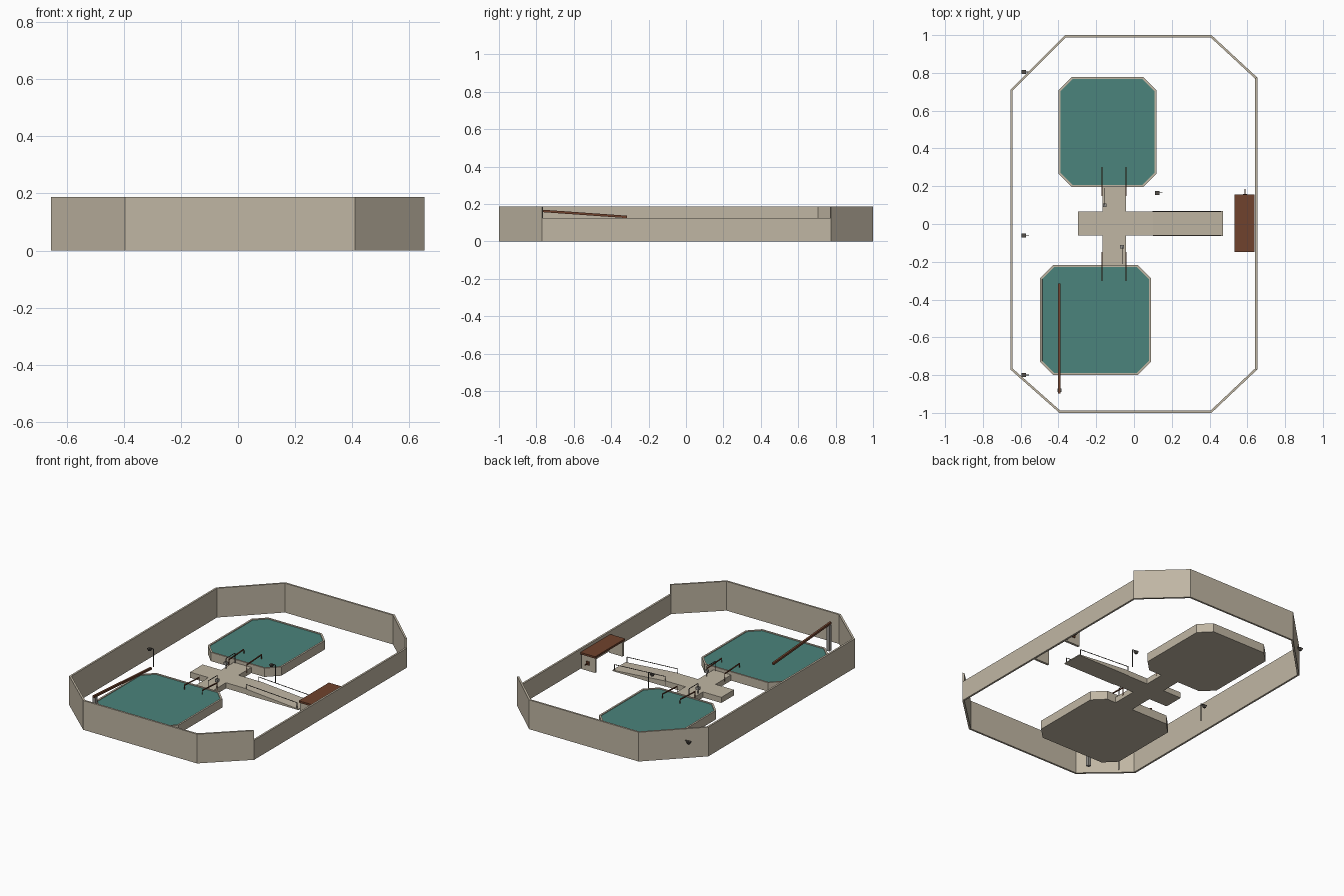
import bpy
import bmesh
from mathutils import Vector

if "Cube" in bpy.data.objects:
    bpy.data.objects.remove(bpy.data.objects["Cube"], do_unlink=True)


def material(name, r, g, b):
    m = bpy.data.materials.new(name)
    m.use_nodes = True
    m.diffuse_color = (r, g, b, 1)
    m.node_tree.nodes["Principled BSDF"].inputs["Base Color"].default_value = (r, g, b, 1)
    return m


STONE = material("warm stone", 0.53, 0.47, 0.37)
TEAL = material("teal felt", 0.07, 0.23, 0.20)
WOOD = material("brown wood", 0.16, 0.055, 0.026)
IRON = material("dark iron", 0.09, 0.08, 0.07)
GREY = material("grey post", 0.3, 0.29, 0.27)


def finish(name, bm, *mats):
    bmesh.ops.recalc_face_normals(bm, faces=bm.faces)
    mesh = bpy.data.meshes.new(name)
    bm.to_mesh(mesh)
    bm.free()
    for m in mats:
        mesh.materials.append(m)
    ob = bpy.data.objects.new(name, mesh)
    bpy.context.collection.objects.link(ob)
    return ob


def prism(name, outline, z0, z1, mat):
    """Extrude a plan outline between two heights."""
    bm = bmesh.new()
    face = bm.faces.new([bm.verts.new((x, y, z0)) for x, y in outline])
    new = bmesh.ops.extrude_face_region(bm, geom=[face])["geom"]
    for v in new:
        if isinstance(v, bmesh.types.BMVert):
            v.co.z = z1
    return finish(name, bm, mat)


def box(name, x0, x1, y0, y1, z0, z1, mat):
    return prism(name, [(x0, y0), (x1, y0), (x1, y1), (x0, y1)], z0, z1, mat)


def beam(name, a, b, size, mat):
    """Square bar between two points."""
    a, b = Vector(a), Vector(b)
    d = b - a
    bm = bmesh.new()
    bmesh.ops.create_cube(bm, size=1)
    bmesh.ops.scale(bm, vec=(size, size, d.length), verts=bm.verts)
    bm.transform(d.to_track_quat('Z', 'Y').to_matrix().to_4x4())
    bmesh.ops.translate(bm, vec=(a + b) / 2, verts=bm.verts)
    return finish(name, bm, mat)


# Perimeter wall: one mitred segment per side, lower along +x
plan = [(-0.365, 1), (0.41, 1), (0.653, 0.775), (0.653, -0.77),
        (0.41, -1), (-0.395, -1), (-0.655, -0.77), (-0.655, 0.71)]
THICK = 0.012


def inset_corner(i):
    p, c, n = (Vector(plan[(i + k) % len(plan)]) for k in (-1, 0, 1))
    u, v = (c - p).normalized(), (n - c).normalized()
    na, nb = Vector((u.y, -u.x)), Vector((v.y, -v.x))
    return c + (na + nb) * THICK / (1 + na.dot(nb))


for i in range(len(plan)):
    j = (i + 1) % len(plan)
    prism(f"wall_{i + 1}", [plan[i], plan[j], inset_corner(j), inset_corner(i)],
          0, 0.125 if i == 2 else 0.187, STONE)


# Raised octagonal platforms: stone rim with a sunken teal top
def platform(name, x0, x1, y0, y1, c):
    pts = [(x0 + c, y0), (x1 - c, y0), (x1, y0 + c), (x1, y1 - c),
           (x1 - c, y1), (x0 + c, y1), (x0, y1 - c), (x0, y0 + c)]
    ob = prism(name, pts, 0, 0.056, STONE)
    ob.data.materials.append(TEAL)
    bm = bmesh.new()
    bm.from_mesh(ob.data)
    top = max(bm.faces, key=lambda f: f.calc_center_median().z)
    bmesh.ops.inset_region(bm, faces=[top], thickness=0.012)
    bmesh.ops.inset_region(bm, faces=[top], thickness=0.0005, depth=-0.004)
    top.material_index = 1
    bm.to_mesh(ob.data)
    bm.free()


platform("back_platform", -0.40, 0.12, 0.196, 0.778, 0.07)
platform("front_platform", -0.497, 0.09, -0.80, -0.217, 0.07)

# Cross-shaped walkway
DECK = 0.036
box("walkway", -0.297, 0.10, -0.06, 0.067, 0, DECK, STONE)
box("back_walkway_arm", -0.167, -0.043, 0.067, 0.20, 0, DECK, STONE)
box("front_walkway_arm", -0.167, -0.043, -0.22, -0.06, 0, DECK, STONE)

# Ramp sloping down towards the bench
ramp = box("ramp", 0.10, 0.472, -0.064, 0.07, 0, DECK, STONE)
for v in ramp.data.vertices:
    if v.co.x > 0.3 and v.co.z > 0:
        v.co.z = 0.006

# Thin rails along both ramp edges
for side, y in (("right", -0.06), ("left", 0.066)):
    beam(f"{side}_ramp_rail", (0.10, y, 0.063), (0.46, y, 0.043), 0.003, IRON)
    for k, x, z in ((1, 0.10, 0.063), (2, 0.46, 0.043)):
        beam(f"{side}_ramp_post_{k}", (x, y, 0), (x, y, z), 0.003, IRON)

# Wooden handrails where the walkway meets each platform
for end, s in (("back", 1), ("front", -1)):
    for side, x in (("right", -0.169), ("left", -0.043)):
        far, near = s * 0.30, s * 0.15
        beam(f"{end}_{side}_handrail", (x, far, 0.078), (x, near, 0.07), 0.006, WOOD)
        for k, y in ((1, far), (2, near)):
            beam(f"{end}_{side}_handrail_post_{k}", (x, y, 0.02), (x, y, 0.075), 0.004, WOOD)

# Thin gate frames with a small box on the walkway arms
for end, x, y0, y1 in (("back", -0.155, 0.10, 0.19), ("front", -0.063, -0.12, -0.21)):
    beam(f"{end}_gate_top", (x, y0, 0.10), (x, y1, 0.10), 0.003, IRON)
    for k, y in ((1, y0), (2, y1)):
        beam(f"{end}_gate_post_{k}", (x, y, 0.02), (x, y, 0.10), 0.003, IRON)
    box(f"{end}_gate_box", x - 0.01, x + 0.01, y0 - 0.009, y0 + 0.009, 0.06, 0.078, GREY)

# Hanging lamps on slender posts
for k, (x, y) in enumerate([(-0.583, 0.805), (-0.583, -0.06), (-0.583, -0.80), (0.123, 0.165)], 1):
    px = x + 0.026
    beam(f"lamp_post_{k}", (px, y, 0), (px, y, 0.115), 0.004, IRON)
    beam(f"lamp_arm_{k}", (px, y, 0.114), (x, y, 0.114), 0.004, IRON)
    head = box(f"lamp_head_{k}", x - 0.012, x + 0.012, y - 0.011, y + 0.011, 0.096, 0.112, IRON)
    for v in head.data.vertices:
        if v.co.z < 0.1:
            v.co.x = x + (v.co.x - x) * 0.5
            v.co.y = y + (v.co.y - y) * 0.5

# Sloping wooden pole held up by a grey post
beam("sloping_pole", (-0.395, -0.897, 0.172), (-0.395, -0.315, 0.131), 0.013, WOOD)
box("pole_post", -0.405, -0.385, -0.89, -0.87, 0, 0.165, GREY)

# Bench against the low wall
box("bench_top", 0.533, 0.638, -0.147, 0.157, 0.096, 0.108, WOOD)
for side, y in (("front", -0.14), ("back", 0.135)):
    box(f"bench_{side}_leg", 0.537, 0.634, y, y + 0.015, 0, 0.096, STONE)
beam("bench_peg", (0.587, 0.15, 0.05), (0.587, 0.185, 0.05), 0.005, WOOD)
box("bench_plaque", 0.577, 0.597, 0.15, 0.158, 0.04, 0.062, WOOD)
